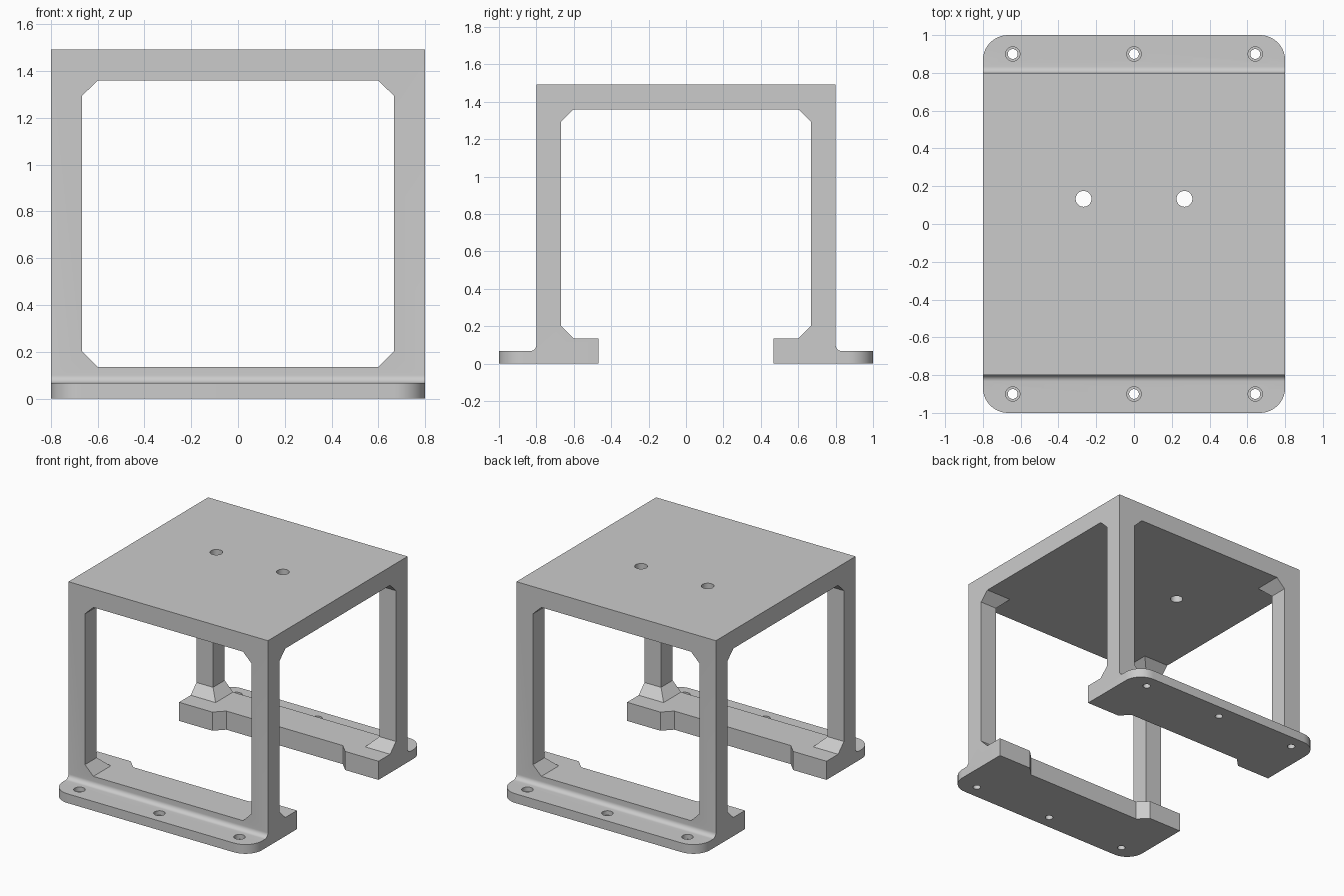
import bpy, bmesh, math
from mathutils import Vector

if "Cube" in bpy.data.objects:
    bpy.data.objects.remove(bpy.data.objects["Cube"])

H, W = 1.493, 0.8          # overall height, half width
grey = bpy.data.materials.new("light grey")
grey.diffuse_color = (0.6, 0.6, 0.6, 1)
grey.use_nodes = True
grey.node_tree.nodes["Principled BSDF"].inputs["Base Color"].default_value = grey.diffuse_color


def prism(name, pts, axis, lo, hi):
    """Extrude a 2D profile along an axis: x takes (y,z), y takes (x,z), z takes (x,y)."""
    place = {"x": lambda a, b: (lo, a, b),
             "y": lambda a, b: (a, lo, b),
             "z": lambda a, b: (a, b, lo)}[axis]
    move = Vector([(hi - lo) * (axis == k) for k in "xyz"])
    bm = bmesh.new()
    face = bm.faces.new([bm.verts.new(place(*p)) for p in pts])
    out = bmesh.ops.extrude_face_region(bm, geom=[face])
    bmesh.ops.translate(bm, vec=move,
                        verts=[g for g in out["geom"] if isinstance(g, bmesh.types.BMVert)])
    bmesh.ops.recalc_face_normals(bm, faces=bm.faces)
    mesh = bpy.data.meshes.new(name)
    bm.to_mesh(mesh)
    bm.free()
    ob = bpy.data.objects.new(name, mesh)
    bpy.context.collection.objects.link(ob)
    return ob


def circle(cx, cy, r, n=32):
    return [(cx + r * math.cos(2 * math.pi * i / n),
             cy + r * math.sin(2 * math.pi * i / n)) for i in range(n)]


# Side profile of one half: flange, fillet, wall, then the chamfered inner opening
fillet = [(0.833 - 0.033 * math.sin(a), 0.1 - 0.033 * math.cos(a))
          for a in (i * math.pi / 16 for i in range(9))]
half = ([(0.467, 0), (1, 0), (1, 0.067)] + fillet + [(0.8, H)])
inner = [(0.6, 1.36), (0.667, 1.295), (0.667, 0.202), (0.6, 0.135), (0.467, 0.135)]
profile = (half + [(-y, z) for y, z in reversed(half)]
           + [(-y, z) for y, z in reversed(inner)] + inner)
frame = prism("bracket_frame", profile, "x", -W, W)
frame.data.materials.append(grey)

# Rounded outer corners of the mounting flanges
bm = bmesh.new()
bm.from_mesh(frame.data)
corners = [e for e in bm.edges if all(abs(abs(v.co.y) - 1) < 1e-4 for v in e.verts)
           and abs(e.verts[0].co.z - e.verts[1].co.z) > 0.01]
bmesh.ops.bevel(bm, geom=corners, offset=0.133, segments=10, profile=0.5, affect="EDGES")
bm.to_mesh(frame.data)
bm.free()

# Front-to-back opening with chamfered corners
opening = [(0.6, 1.36), (0.667, 1.295), (0.667, 0.202), (0.6, 0.135)]
cutters = [prism("opening_cutter",
                 opening + [(-x, z) for x, z in reversed(opening)], "y", -1.5, 1.5)]

# Recess along the inner edge of both base bars
recess = [(0.533, 0.467), (0.467, 0.533), (-0.467, 0.533), (-0.533, 0.467),
          (-0.533, -0.467), (-0.467, -0.533), (0.467, -0.533), (0.533, -0.467)]
cutters.append(prism("recess_cutter", recess, "z", -0.1, 0.4))

# Holes in the top plate
for x in (-0.267, 0.267):
    cutters.append(prism("top_hole_cutter", circle(x, 0.133, 0.042), "z", 1.2, 1.7))

# Counterbored screw holes in the flanges
for x in (-0.642, 0, 0.642):
    for y in (-0.9, 0.9):
        cutters.append(prism("screw_hole_cutter", circle(x, y, 0.026), "z", -0.1, 0.2))
        cutters.append(prism("screw_head_cutter", circle(x, y, 0.038), "z", 0.035, 0.2))

bpy.context.view_layer.objects.active = frame
frame.select_set(True)
for c in cutters:
    mod = frame.modifiers.new("cut", "BOOLEAN")
    mod.operation, mod.solver, mod.object = "DIFFERENCE", "EXACT", c
    bpy.ops.object.modifier_apply(modifier=mod.name)
    bpy.data.objects.remove(c)

bpy.ops.object.shade_smooth_by_angle(angle=math.radians(30))
